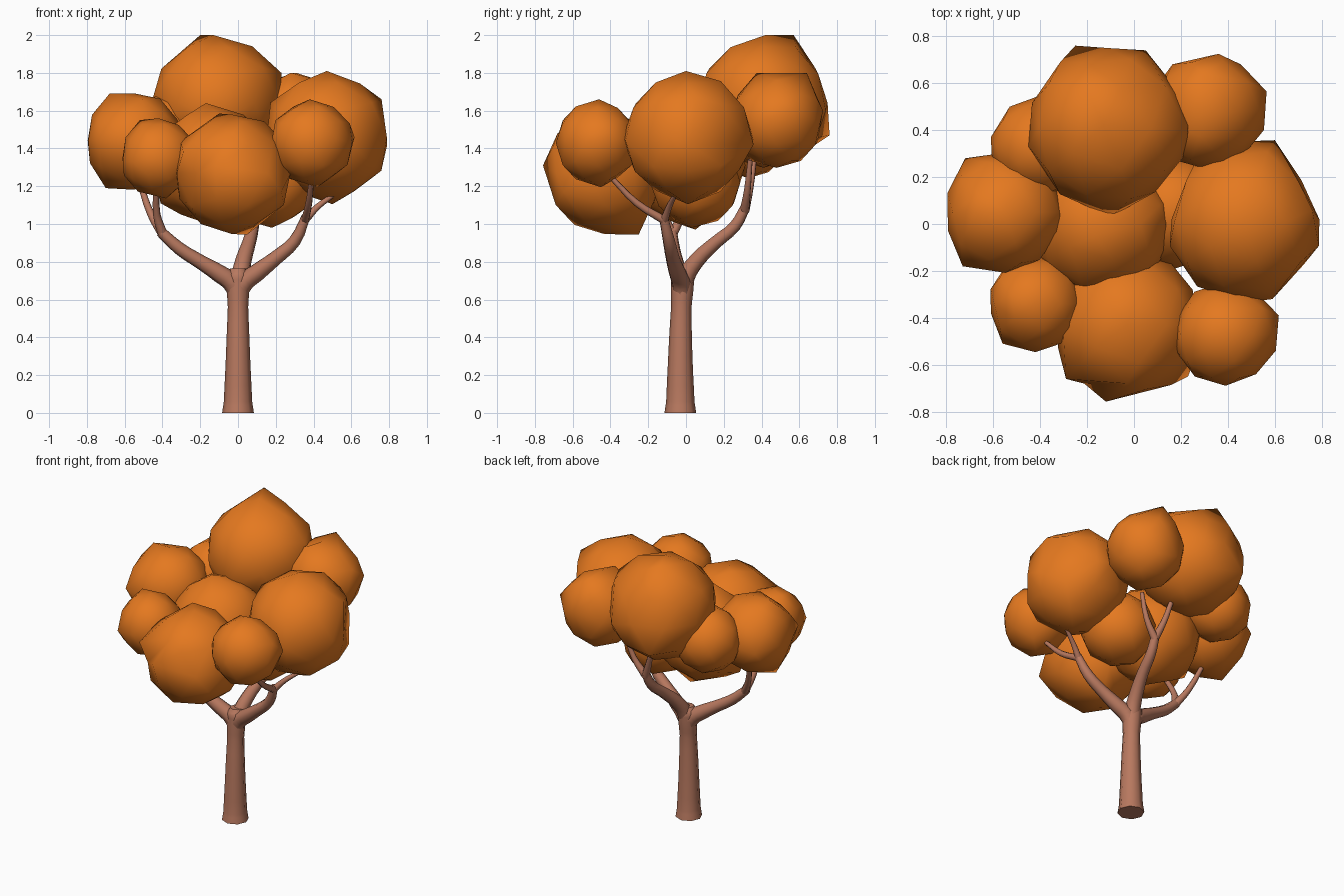
import bpy, bmesh, random
from mathutils import Vector

if "Cube" in bpy.data.objects:
    bpy.data.objects.remove(bpy.data.objects["Cube"])

random.seed(4)


def material(name, rgb):
    m = bpy.data.materials.new(name)
    m.diffuse_color = (*rgb, 1)
    m.use_nodes = True
    m.node_tree.nodes["Principled BSDF"].inputs["Base Color"].default_value = m.diffuse_color
    return m


bark = material("brown bark", (0.48, 0.19, 0.115))
leaf = material("autumn orange", (0.78, 0.19, 0.014))


def add_object(name, mesh, mat):
    ob = bpy.data.objects.new(name, mesh)
    bpy.context.collection.objects.link(ob)
    mesh.materials.clear()
    mesh.materials.append(mat)
    for p in mesh.polygons:
        p.use_smooth = True
    return ob


def limb(name, points):
    """Tapered eight-sided tube through (x, y, z, radius) points."""
    cu = bpy.data.curves.new(name + "_path", 'CURVE')
    cu.dimensions = '3D'
    cu.bevel_depth = 1.0
    cu.bevel_resolution = 2
    cu.resolution_u = 3
    cu.use_fill_caps = True
    sp = cu.splines.new('BEZIER')
    sp.bezier_points.add(len(points) - 1)
    for bp, (x, y, z, r) in zip(sp.bezier_points, points):
        bp.co = (x, y, z)
        bp.radius = r
        bp.handle_left_type = bp.handle_right_type = 'AUTO'
    tmp = bpy.data.objects.new(name + "_path", cu)
    bpy.context.collection.objects.link(tmp)
    dg = bpy.context.evaluated_depsgraph_get()
    mesh = bpy.data.meshes.new_from_object(tmp.evaluated_get(dg))
    bpy.data.objects.remove(tmp)
    ob = add_object(name, mesh, bark)
    bpy.ops.object.select_all(action='DESELECT')
    ob.select_set(True)
    bpy.context.view_layer.objects.active = ob
    bpy.ops.object.shade_smooth_by_angle(angle=0.9)
    return ob


def leaf_clump(name, centre, radius, corners):
    """Uneven low-poly ball whose nearest vertices are pulled out to the given corners."""
    bm = bmesh.new()
    bmesh.ops.create_icosphere(bm, subdivisions=2, radius=1)
    c = Vector(centre)
    for v in bm.verts:
        v.co = c + v.co * radius * random.uniform(0.98, 1.03)
    free = list(bm.verts)
    for p in map(Vector, corners):
        d = (p - c).normalized()
        v = max(free, key=lambda w: (w.co - c).normalized().dot(d))
        v.co = p
        free.remove(v)
    mesh = bpy.data.meshes.new(name)
    bm.to_mesh(mesh)
    bm.free()
    return add_object(name, mesh, leaf)


# Trunk with a slight flare at the foot
limb("trunk", [(0, -.03, 0, .084), (0, -.03, .06, .075), (0, -.03, .3, .064),
               (0, -.025, .56, .054), (0, -.02, .66, .06), (0, -.018, .73, .062), (0, -.018, .765, .04)])

# Main branches
limb("left_branch", [(0, -.02, .58, .04), (-.025, -.022, .68, .052), (-.1, -.035, .738, .047), (-.2, -.05, .80, .038),
                     (-.31, -.065, .87, .034), (-.41, -.075, .96, .028)])
limb("right_branch", [(0, -.02, .58, .04), (.025, -.025, .68, .052), (.1, -.045, .742, .047), (.2, -.07, .82, .038),
                      (.3, -.09, .91, .033), (.36, -.12, 1.04, .024)])
limb("back_branch", [(0, -.02, .6, .04), (.01, -.005, .71, .05), (.03, .06, .81, .043), (.06, .16, .905, .036),
                     (.08, .26, .99, .032), (.09, .315, 1.09, .027)])

# Twigs reaching into the leaves
twigs = {
    "left_twig": [(-.40, -.07, .95, .026), (-.46, -.02, 1.05, .02), (-.52, .05, 1.22, .015)],
    "left_front_twig": [(-.40, -.075, .95, .026), (-.43, -.12, 1.05, .02), (-.43, -.22, 1.22, .015)],
    "right_twig": [(.355, -.115, 1.02, .022), (.42, -.09, 1.09, .017), (.50, -.06, 1.15, .012)],
    "right_front_twig": [(.355, -.115, 1.02, .022), (.375, -.26, 1.11, .018), (.39, -.39, 1.24, .013)],
    "back_twig": [(.09, .31, 1.07, .026), (.04, .34, 1.2, .019), (0, .36, 1.34, .015)],
    "back_right_twig": [(.09, .31, 1.07, .026), (.17, .325, 1.18, .018), (.22, .34, 1.34, .013)],
}
for name, pts in twigs.items():
    limb(name, pts)

# Leaf clumps: centre, radius and the corners that stick out
leaf_clump("top_leaves", (-.11, .41, 1.64), .345,
           [(.23, .40, 1.80), (-.25, .76, 1.47), (-.2, .57, 2.0), (-.1, .03, 1.55),
            (.05, .74, 1.6), (-.45, .33, 1.67), (-.13, .42, 2.0)])
leaf_clump("back_right_leaves", (.31, .48, 1.55), .25,
           [(.565, .565, 1.6), (.3, .64, 1.8), (.28, .375, 1.8), (.36, .725, 1.6)])
leaf_clump("right_leaves", (.47, .01, 1.46), .34,
           [(.6, .357, 1.42), (.76, .06, 1.66), (.79, .02, 1.42), (.59, -.32, 1.44),
            (.5, .01, 1.105), (.47, 0, 1.81), (.16, .02, 1.5)])
leaf_clump("front_right_leaves", (.39, -.47, 1.43), .22,
           [(.617, -.39, 1.46), (.38, -.46, 1.66), (.52, -.64, 1.45), (.42, -.45, 1.195)])
leaf_clump("front_leaves", (-.03, -.43, 1.27), .315,
           [(.05, -.25, .945), (.23, -.65, 1.17), (-.12, -.757, 1.31), (-.29, -.66, 1.38),
            (.25, -.28, 1.3), (-.1, -.35, 1.585), (-.03, -.68, 1.48)])
leaf_clump("front_left_leaves", (-.42, -.34, 1.35), .205,
           [(-.52, -.3, 1.55), (-.61, -.38, 1.33), (-.38, -.33, 1.135), (-.56, -.51, 1.33)])
leaf_clump("left_leaves", (-.55, .05, 1.44), .255,
           [(-.68, .05, 1.69), (-.7, .02, 1.19), (-.72, .28, 1.42), (-.73, -.18, 1.45), (-.295, 0, 1.5)])
leaf_clump("back_left_leaves", (-.40, .33, 1.46), .215,
           [(-.61, .37, 1.48), (-.53, .5, 1.46), (-.4, .33, 1.69)])
leaf_clump("centre_leaves", (-.14, .0, 1.31), .31,
           [(-.17, -.05, 1.64), (-.41, .0, 1.11), (-.07, .05, .97), (.11, .08, 1.5)])
leaf_clump("centre_right_leaves", (.17, .05, 1.22), .235,
           [(.18, .03, .98), (.3, .1, 1.04)])
